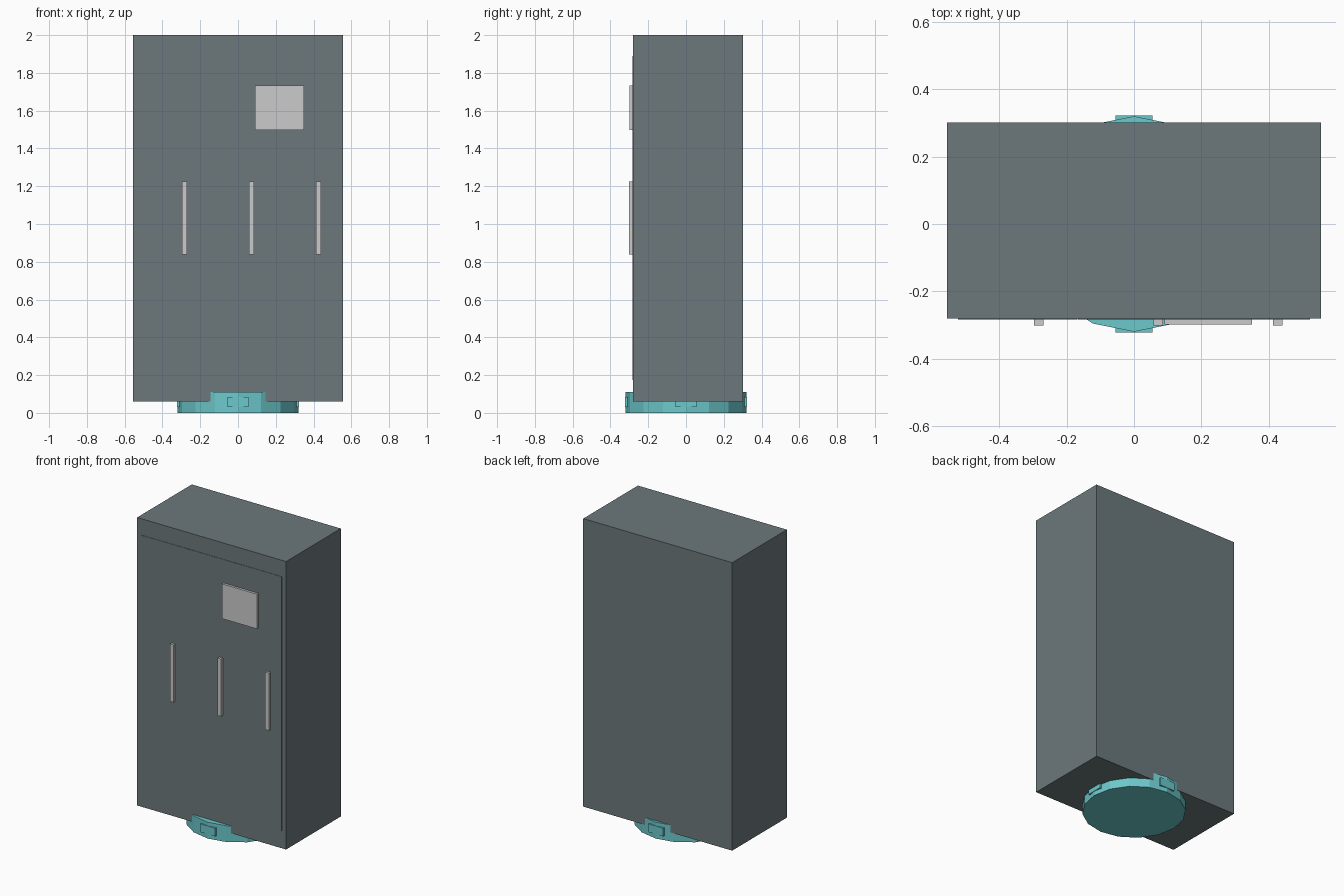
import bpy, math

if "Cube" in bpy.data.objects:
    bpy.data.objects.remove(bpy.data.objects["Cube"])


def material(name, rgb):
    m = bpy.data.materials.new(name)
    m.diffuse_color = (*rgb, 1)
    m.use_nodes = True
    m.node_tree.nodes["Principled BSDF"].inputs["Base Color"].default_value = m.diffuse_color
    return m


def box(name, x, y, z, mat=None):
    """Box from (min, max) ranges on each axis."""
    r = (x, y, z)
    bpy.ops.mesh.primitive_cube_add(size=1, location=[(a + b) / 2 for a, b in r])
    ob = bpy.context.object
    ob.name = name
    ob.scale = [b - a for a, b in r]
    bpy.ops.object.transform_apply(location=False, rotation=False, scale=True)
    if mat:
        ob.data.materials.append(mat)
    return ob


slate = material("slate", (0.15, 0.19, 0.20))
cyan = material("cyan", (0.15, 0.58, 0.60))
FRONT = -0.281

# Cabinet body
box("cabinet_body", (-0.555, 0.555), (FRONT, 0.301), (0.06, 2.0), slate)

# Three thin door panels, with seam strips between them
for i, (a, b) in enumerate([(-0.523, -0.19), (-0.167, 0.165), (0.187, 0.523)]):
    box(f"door_panel_{i + 1}", (a, b), (FRONT - 0.002, FRONT + 0.01), (0.175, 1.89), slate)
for i, x in enumerate((-0.1785, 0.176)):
    box(f"door_seam_{i + 1}", (x - 0.011, x + 0.011), (FRONT - 0.003, FRONT + 0.01), (0.175, 1.89), slate)

# Vertical handles
for i, x in enumerate((-0.283, 0.072, 0.427)):
    box(f"door_handle_{i + 1}", (x - 0.0135, x + 0.0135), (-0.301, FRONT + 0.01), (0.838, 1.225))

# Control panel
box("control_panel", (0.09, 0.35), (-0.299, FRONT + 0.01), (1.498, 1.732))

# Sixteen-sided turntable base
bpy.ops.mesh.primitive_cylinder_add(vertices=16, radius=0.32, depth=0.11, location=(0, 0, 0.055))
base = bpy.context.object
base.name = "round_base"
base.data.materials.append(cyan)

# Four tabs around the base rim
for i in range(4):
    tab = box(f"base_tab_{i + 1}", (-0.055, 0.055), (-0.011, 0.011), (0.03, 0.085), cyan)
    a = i * math.pi / 2
    tab.location.x, tab.location.y = 0.311 * math.cos(a), 0.311 * math.sin(a)
    tab.rotation_euler.z = a + math.pi / 2
